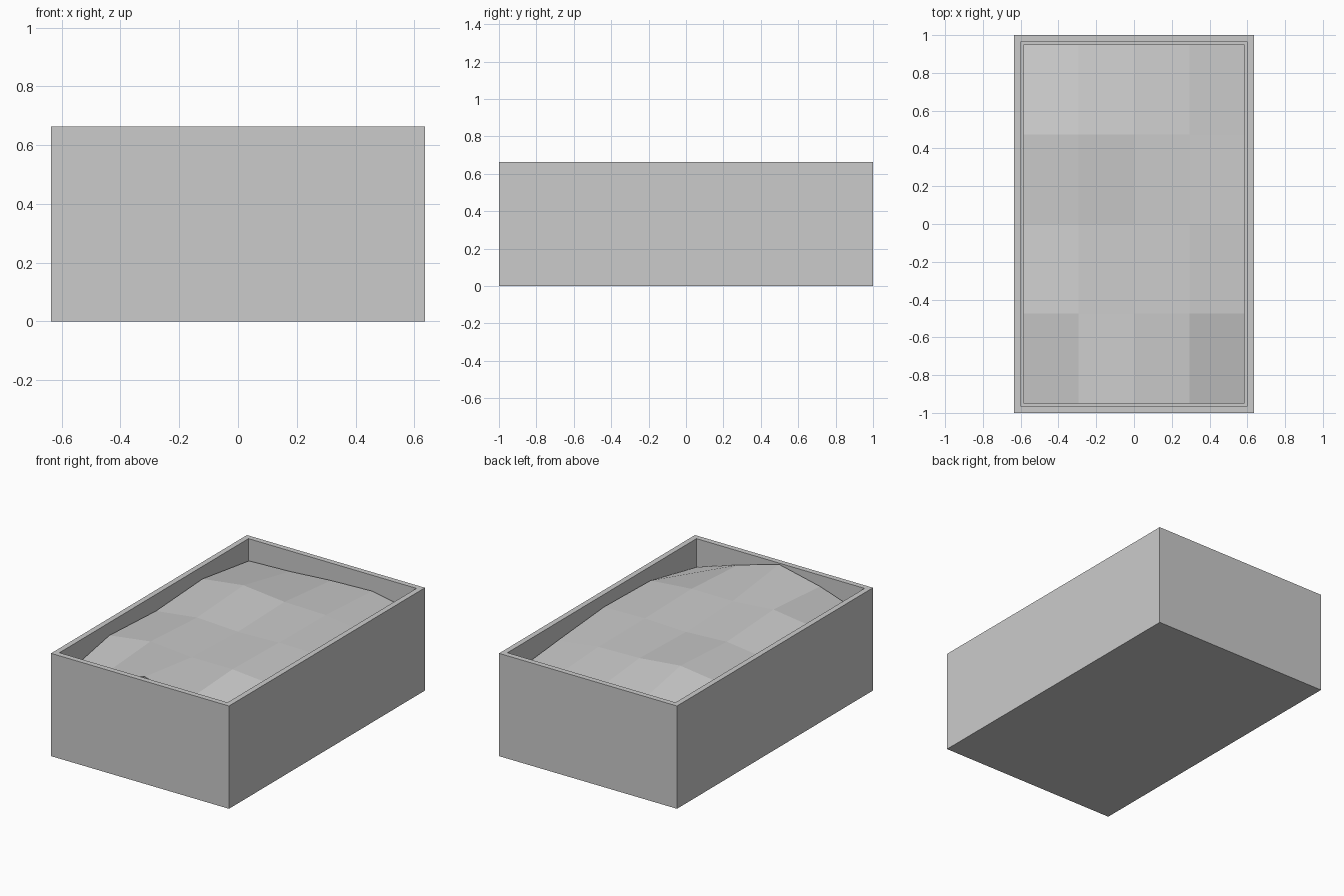
import bpy
import bmesh

cube = bpy.data.objects.get("Cube")
if cube:
    bpy.data.objects.remove(cube)

HALF_X, HALF_Y, HEIGHT = 0.636, 1.0, 0.664
WALL = 0.05
FLOOR = 0.05


def make_material(name, rgb):
    mat = bpy.data.materials.new(name)
    mat.use_nodes = True
    color = (*rgb, 1.0)
    mat.diffuse_color = color
    mat.node_tree.nodes["Principled BSDF"].inputs["Base Color"].default_value = color
    return mat


def finish(bm, name, mat):
    bmesh.ops.recalc_face_normals(bm, faces=bm.faces)
    mesh = bpy.data.meshes.new(name)
    bm.to_mesh(mesh)
    bm.free()
    mesh.materials.append(mat)
    obj = bpy.data.objects.new(name, mesh)
    bpy.context.collection.objects.link(obj)
    return obj


grey = make_material("plain grey", (0.6, 0.6, 0.6))

# Open planter box: inset the top, then push it down to the floor
bm = bmesh.new()
bmesh.ops.create_cube(bm, size=1)
for v in bm.verts:
    v.co.x *= 2 * HALF_X
    v.co.y *= 2 * HALF_Y
    v.co.z = (v.co.z + 0.5) * HEIGHT
top = max(bm.faces, key=lambda f: f.calc_center_median().z)
bmesh.ops.inset_region(bm, faces=[top], thickness=WALL)
hole = bmesh.ops.extrude_discrete_faces(bm, faces=[top])["faces"][0]
for v in hole.verts:
    v.co.z = FLOOR
finish(bm, "planter_box", grey)

# Lumpy soil fill: heights by row from front to back, each left to right in x
soil_heights = [
    [0.505, 0.60, 0.664, 0.582, 0.49],
    [0.593, 0.632, 0.608, 0.609, 0.584],
    [0.569, 0.605, 0.591, 0.60, 0.595],
    [0.595, 0.632, 0.603, 0.597, 0.558],
    [0.53, 0.54, 0.56, 0.57, 0.515],
]
bm = bmesh.new()
bmesh.ops.create_grid(bm, x_segments=4, y_segments=4, size=1)
for v in bm.verts:
    col, row = round((v.co.x + 1) * 2), round((v.co.y + 1) * 2)
    v.co.x *= HALF_X - WALL
    v.co.y *= HALF_Y - WALL
    v.co.z = soil_heights[row][col]

# Close the soil down to the floor so it is a solid block
rim = [e for e in bm.edges if e.is_boundary]
skirt = bmesh.ops.extrude_edge_only(bm, edges=rim)["geom"]
for v in skirt:
    if isinstance(v, bmesh.types.BMVert):
        v.co.z = FLOOR + 0.01
        v.co.x *= 0.99
        v.co.y *= 0.99
bmesh.ops.holes_fill(bm, edges=[e for e in bm.edges if e.is_boundary], sides=0)
finish(bm, "soil", grey)
